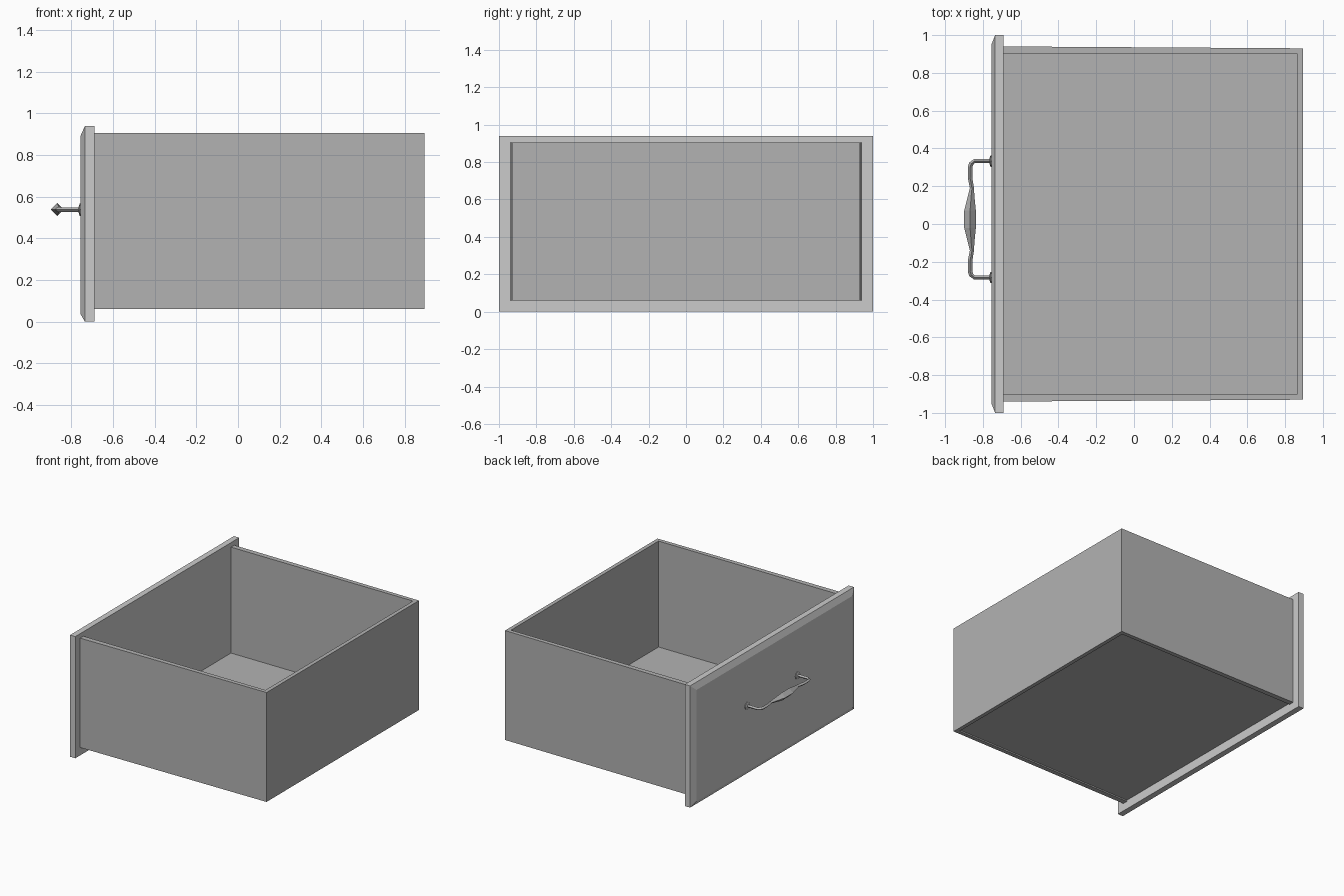
import bpy, bmesh, math
from mathutils import Vector

if "Cube" in bpy.data.objects:
    bpy.data.objects.remove(bpy.data.objects["Cube"])

# darker grey for the box and the handle
dark = bpy.data.materials.new("dark_grey")
dark.diffuse_color = (0.45, 0.45, 0.45, 1)
dark.use_nodes = True
dark.node_tree.nodes["Principled BSDF"].inputs["Base Color"].default_value = dark.diffuse_color


def make(name, bm, mat=None):
    bmesh.ops.recalc_face_normals(bm, faces=bm.faces[:])
    me = bpy.data.meshes.new(name)
    bm.to_mesh(me)
    bm.free()
    if mat:
        me.materials.append(mat)
    ob = bpy.data.objects.new(name, me)
    bpy.context.collection.objects.link(ob)
    return ob


def loft(bm, rings):
    """Join equal-length rings of points into a capped solid."""
    rs = [[bm.verts.new(p) for p in r] for r in rings]
    n = len(rs[0])
    for a, b in zip(rs, rs[1:]):
        for i in range(n):
            j = (i + 1) % n
            bm.faces.new((a[i], a[j], b[j], b[i]))
    bm.faces.new(rs[0])
    bm.faces.new(rs[-1])


def rect(x, y, z0, z1):
    return [(x, -y, z0), (x, y, z0), (x, y, z1), (x, -y, z1)]


# front panel with a chamfered face
bm = bmesh.new()
loft(bm, [rect(-0.69, 1, 0, 0.94), rect(-0.735, 1, 0, 0.94),
          rect(-0.755, 0.95, 0.035, 0.895)])
make("front_panel", bm)

# sides and back: one U-shaped outline, slightly tapered to the rear
half = [(-0.69, 0.94), (0.895, 0.93)]
inner = [(0.865, 0.90), (-0.69, 0.90)]
outline = half + [(x, -y) for x, y in half[::-1]]
outline += [(x, -y) for x, y in inner[::-1]] + inner
bm = bmesh.new()
loft(bm, [[(x, y, z) for x, y in outline] for z in (0.06, 0.905)])
make("drawer_walls", bm, dark)

# recessed bottom board
bm = bmesh.new()
loft(bm, [rect(-0.69, 0.90, 0.07, 0.087), rect(0.865, 0.90, 0.07, 0.087)])
make("drawer_bottom", bm, dark)

# handle: diamond section swept along a mirrored path (offset, x, radius)
CY, CZ = 0.025, 0.538
side = [(0.045, -0.868, 0.031), (0.125, -0.862, 0.017), (0.165, -0.858, 0.011),
        (0.22, -0.868, 0.012), (0.275, -0.868, 0.012), (0.294, -0.862, 0.012),
        (0.308, -0.845, 0.011), (0.308, -0.755, 0.011)]
path = [(-d, x, r) for d, x, r in side[::-1]] + side
pts = [Vector((x, CY + d, CZ)) for d, x, r in path]
rings = []
for i, p in enumerate(pts):
    t = (pts[min(i + 1, len(pts) - 1)] - pts[max(i - 1, 0)]).normalized()
    u = t.cross(Vector((0, 0, 1)))
    r = path[i][2]
    rings.append([p + r * (u * math.cos(a) + Vector((0, 0, math.sin(a))))
                  for a in (k * math.pi / 2 for k in range(4))])
bm = bmesh.new()
loft(bm, rings)
make("handle_bar", bm, dark)

# small rosettes where the handle meets the panel
for s, label in ((1, "left"), (-1, "right")):
    bm = bmesh.new()
    loft(bm, [[(x, CY + s * 0.308 + r * math.cos(k * math.pi / 4),
                CZ + r * math.sin(k * math.pi / 4)) for k in range(8)]
              for x, r in ((-0.753, 0.03), (-0.760, 0.03), (-0.765, 0.014))])
    make("handle_rosette_" + label, bm, dark)
